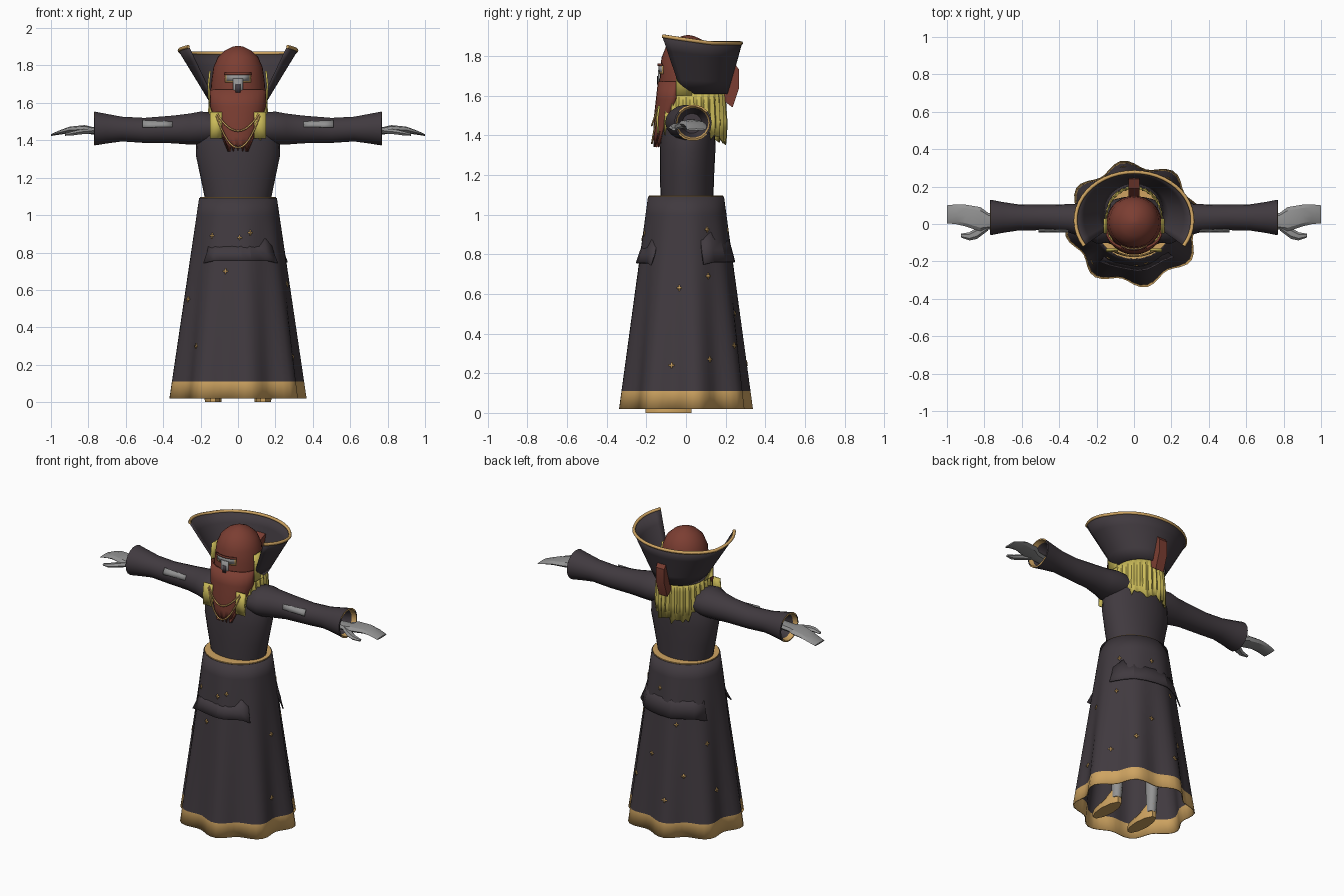
import bpy, bmesh, math, random
from math import sin, cos, pi, radians, sqrt

random.seed(4)
cube = bpy.data.objects.get("Cube")
if cube:
    bpy.data.objects.remove(cube, do_unlink=True)


def material(name, r, g, b):
    m = bpy.data.materials.new(name)
    m.use_nodes = True
    m.diffuse_color = (r, g, b, 1)
    m.node_tree.nodes["Principled BSDF"].inputs["Base Color"].default_value = (r, g, b, 1)
    return m


CLOTH = material("dark cloth", .052, .042, .050)
GOLD = material("gold trim", .62, .37, .12)
BROWN = material("brown leather", .20, .048, .032)
YELLOW = material("yellow hair", .60, .50, .10)
GREY = material("grey skin", .29, .29, .29)


def make(name, verts, faces, mats, thick=0, rule=None, angle=40):
    """Mesh object; rule(face centre) picks the material slot."""
    bm = bmesh.new()
    vs = [bm.verts.new(v) for v in verts]
    for f in faces:
        bm.faces.new([vs[i] for i in f])
    bmesh.ops.recalc_face_normals(bm, faces=bm.faces)
    if rule:
        for f in bm.faces:
            f.material_index = rule(f.calc_center_median())
    mesh = bpy.data.meshes.new(name)
    bm.to_mesh(mesh)
    bm.free()
    for m in mats:
        mesh.materials.append(m)
    mesh.shade_smooth()
    mesh.set_sharp_from_angle(angle=radians(angle))
    ob = bpy.data.objects.new(name, mesh)
    bpy.context.collection.objects.link(ob)
    if thick:
        mod = ob.modifiers.new("thickness", "SOLIDIFY")
        mod.thickness = thick
        mod.offset = 0
    return ob


def loft(name, rings, mats, closed=True, caps=True, **kw):
    """Skin a list of equal-length point rows."""
    n = len(rings[0])
    verts = [p for r in rings for p in r]
    faces = [(i * n + j, i * n + (j + 1) % n, (i + 1) * n + (j + 1) % n, (i + 1) * n + j)
             for i in range(len(rings) - 1) for j in range(n if closed else n - 1)]
    if closed and caps:
        faces += [tuple(range(n)), tuple(range(len(verts) - n, len(verts)))]
    return make(name, verts, faces, mats, **kw)


def flat_ring(z, rx, ry, cy=0, n=28):
    return [(rx * cos(2 * pi * k / n), cy + ry * sin(2 * pi * k / n), z) for k in range(n)]


def side_ring(s, x, cz, rz, cy, ry, n=18):
    return [(s * x, cy + ry * cos(2 * pi * k / n), cz + rz * sin(2 * pi * k / n)) for k in range(n)]


def tube(name, points, radius, mat, cyclic=False):
    cu = bpy.data.curves.new(name, "CURVE")
    cu.dimensions = "3D"
    cu.bevel_depth = radius
    cu.bevel_resolution = 1
    cu.use_fill_caps = True
    sp = cu.splines.new("POLY")
    sp.points.add(len(points) - 1)
    for p, co in zip(sp.points, points):
        p.co = (*co, 1)
    sp.use_cyclic_u = cyclic
    cu.materials.append(mat)
    ob = bpy.data.objects.new(name, cu)
    bpy.context.collection.objects.link(ob)


# Skirt: fluted bell, gold hem
def skirt_point(a, z, out=0):
    t = max(0, (1.09 - z) / 1.07)
    r = .205 + .14 * t ** .95 + .025 * t ** 1.3 * cos(8 * (a - radians(10))) + out
    return (r * cos(a), .92 * r * sin(a), z)


levels = [.02, .11, .25, .45, .65, .85, 1.0, 1.09]
loft("skirt", [[skirt_point(2 * pi * k / 64, z) for k in range(64)] for z in levels],
     [CLOTH, GOLD], caps=False, thick=.006, rule=lambda c: int(c.z < .11))
loft("waistband", [flat_ring(1.075, .16, .12), flat_ring(1.075, .203, .187),
                   flat_ring(1.096, .203, .187), flat_ring(1.096, .16, .12)], [GOLD], caps=False)


# Hip flaps with pointed lower corners
def flap(name, a0, a1, top, low, out):
    n = 8
    rows = [[], [], []]
    for k in range(n + 1):
        a = radians(a0 + (a1 - a0) * k / n)
        corner = .012 if k in (0, n) else 0
        peak = .05 if k == n - 1 else 0
        rows[0].append(skirt_point(a, top + peak, -.002))
        rows[1].append(skirt_point(a, (top + low) / 2, out * .5))
        rows[2].append(skirt_point(a, low - corner, out + corner))
    loft(name, rows, [CLOTH], closed=False, thick=.006, angle=15)


flap("front_flap", 230, 318, .84, .755, .018)
flap("back_flap", 150, 20, .88, .76, .016)

# Small stitched crosses scattered over the skirt
marks = [(235, .89), (272, .88), (286, .905), (255, .7), (225, .3), (30, .925), (28, .69), (352, .63),
         (25, .27), (345, .24), (55, .34), (80, .92), (110, .72), (75, .5), (120, .4), (150, .6),
         (160, .3), (100, .25), (200, .55)]
verts, faces = [], []
for deg, z in marks:
    a = radians(deg)
    for da, dz in ((.014 / .28, .004), (.004 / .28, .014)):
        i = len(verts)
        verts += [skirt_point(a + p * da, z + q * dz, .005) for p, q in ((-1, -1), (1, -1), (1, 1), (-1, 1))]
        faces.append((i, i + 1, i + 2, i + 3))
make("skirt_crosses", verts, faces, [GOLD], thick=.003)

# Torso
loft("torso", [flat_ring(*p) for p in (
    (1.08, .175, .133, .005), (1.2, .2, .137, .005), (1.32, .225, .14, .008), (1.42, .222, .137, .01),
    (1.5, .19, .125, .01), (1.55, .13, .1, .01), (1.62, .08, .08, .01))], [CLOTH])

# Arms, legs and feet
for s, side in ((1, "left"), (-1, "right")):
    sleeve = [(.1, 1.47, .06, .01, .07), (.13, 1.465, .085, .01, .11), (.2, 1.465, .09, .01, .115),
              (.26, 1.46, .084, .02, .092), (.35, 1.458, .075, .03, .076), (.5, 1.453, .068, .035, .068),
              (.62, 1.46, .067, .035, .07), (.7, 1.462, .08, .035, .082), (.768, 1.463, .092, .035, .095),
              (.77, 1.463, .083, .035, .086), (.74, 1.463, .075, .035, .078), (.66, 1.46, .05, .03, .05)]
    loft(side + "_sleeve", [side_ring(s, *p) for p in sleeve], [CLOTH, GOLD],
         rule=lambda c: int(abs(c.x) > .752 and
                            sqrt((c.z - 1.463) ** 2 + (c.y - .035) ** 2) < .088))
    # Torn patch showing the arm
    rows = []
    for z0, z1 in ((1.472, 1.468), (1.49, 1.483), (1.5, 1.507)):
        rows.append([(s * x, .033 - .078 * sqrt(1 - ((z0 + (z1 - z0) * t - 1.456) / .079) ** 2), z0 + (z1 - z0) * t)
                     for t, x in ((0, .35), (.3, .4), (.7, .46), (1, .51))])
    loft(side + "_sleeve_tear", rows, [GREY], closed=False, thick=.003)
    hand = [(.64, 1.45, .025, 0, .035), (.78, 1.452, .02, .015, .045), (.82, 1.458, .023, .025, .065),
            (.9, 1.455, .018, .045, .058), (.95, 1.443, .012, .052, .053), (1.0, 1.428, .005, .052, .048)]
    loft(side + "_hand", [side_ring(s, *p, n=8) for p in hand], [GREY], angle=20)
    thumb = [(.78, 1.45, .016, -.01, .025), (.84, 1.445, .015, -.05, .03), (.88, 1.438, .013, -.066, .022),
             (.925, 1.43, .007, -.062, .01)]
    loft(side + "_thumb", [side_ring(s, *p, n=6) for p in thumb], [GREY], angle=20)

    def limb_ring(z, rx, ry, cy):
        return [(x + s * .133, y, zz) for x, y, zz in flat_ring(z, rx, ry, cy, 10)]
    loft(side + "_leg", [limb_ring(.04, .03, .03, 0), limb_ring(.3, .04, .045, .01),
                         limb_ring(1.0, .05, .06, 0)], [GREY])
    loft(side + "_shoe", [limb_ring(0, .044, .122, -.088), limb_ring(.03, .046, .122, -.088),
                          limb_ring(.06, .034, .07, -.04), limb_ring(.09, .032, .035, 0)], [GOLD], angle=30)

# Tall flared collar, open at the front
def collar_row(t, lift=0):
    row = []
    for k in range(33):
        a = radians(-32 + 244 * k / 32)
        rise = .035 * max(0, abs(k - 16) / 16 - .55) / .45
        row.append(((.15 + .163 * t) * cos(a), .06 - .04 * t + (.148 + .11 * t) * sin(a),
                    1.61 + (.255 + rise) * t + lift))
    return row


loft("collar", [collar_row(t) for t in (0, .25, .5, .75, 1)], [CLOTH], closed=False, thick=.01)
tube("collar_trim", collar_row(1), .01, GOLD)

# Hood over the head, with a long front piece
hood = [(1.58, .14, .135, 0), (1.65, .148, .143, .008), (1.72, .142, .14, .01), (1.79, .132, .134, .01),
        (1.845, .108, .112, .01), (1.88, .07, .074, .01), (1.9, .03, .032, .01), (1.905, .006, .006, .01)]
loft("hood", [flat_ring(*p) for p in hood], [BROWN])
rows = []
for z, w, front in ((1.67, .147, .136), (1.58, .143, .146), (1.5, .115, .155), (1.42, .082, .158), (1.36, .05, .157)):
    row = []
    for k in range(13):
        u = k / 6 - 1
        jag = (.02 if k % 2 else -.02) if z < 1.4 else 0
        row.append((w * sin(u * pi / 2), -front + .1 * (w / .147) ** 1.5 * (1 - cos(u * pi / 2)), z + jag))
    rows.append(row)
loft("hood_front", rows, [BROWN], closed=False, thick=.012)

# Hood tail at the back
outline = [(.14, 1.66), (.19, 1.75), (.24, 1.77), (.268, 1.73), (.268, 1.64), (.235, 1.54), (.195, 1.57), (.18, 1.63)]
loft("hood_tail", [[(x, y, z) for y, z in outline] for x in (-.03, .03)], [BROWN], angle=20)


# Face opening: brow rim, eye band and nose strip
def face_plate(name, x0, x1, z0, z1, mat, lift):
    xs = [x0 + (x1 - x0) * k / 4 for k in range(5)]
    loft(name, [[(x, .01 - (.141 + lift) * sqrt(1 - (x / .142) ** 2), z) for x in xs] for z in (z0, z1)],
         [mat], closed=False, thick=.006)


face_plate("brow_rim", -.072, .072, 1.75, 1.762, BROWN, .01)
face_plate("eye_rim", -.068, .068, 1.708, 1.752, GOLD, .002)
face_plate("eye_band", -.06, .06, 1.718, 1.75, GREY, .004)
face_plate("nose_strip", -.026, .026, 1.63, 1.73, GREY, .008)
face_plate("nose_slot", -.012, .012, 1.655, 1.7, CLOTH, .011)

# Hair: ragged curtain around the back and sides
strands = 46
rows = [[], [], [], []]
for k in range(strands + 1):
    a = radians(-48 + 276 * k / strands)
    back = max(0, sin(a))
    wob = .008 if k % 2 else -.004
    tip = 1.42 - .05 * back + random.uniform(-.025, .02)
    for row, z, grow in zip(rows, (1.635, 1.56, 1.47, tip), (0, 0, .006, .004)):
        r = grow + wob * (z < 1.6)
        row.append(((.15 + r) * cos(a), .02 + (.172 + r) * sin(a), z))
loft("hair", rows, [YELLOW], closed=False, thick=.006, angle=25)
for s, side in ((1, "left"), (-1, "right")):
    loft(side + "_front_lock", [[(s * x, y, z) for x in (.085, .115, .15)] for z, y in
                                ((1.55, -.135), (1.48, -.145), (1.41, -.14))], [YELLOW], closed=False, thick=.01)
    loft(side + "_temple_lock", [[(s * x, y, z) for y in (-.05, 0, .03)] for z, x in
                                 ((1.6, .153), (1.7, .157), (1.77, .15))], [YELLOW], closed=False, thick=.01)

# Chest chains
for name, w, top, drop in (("upper_chain", .11, 1.54, .09), ("lower_chain", .115, 1.53, .17)):
    tube(name, [(w * u / 8, -.172 + .03 * (u / 8) ** 2, top - drop * (1 - (u / 8) ** 2)) for u in range(-8, 9)],
         .005, GOLD)
